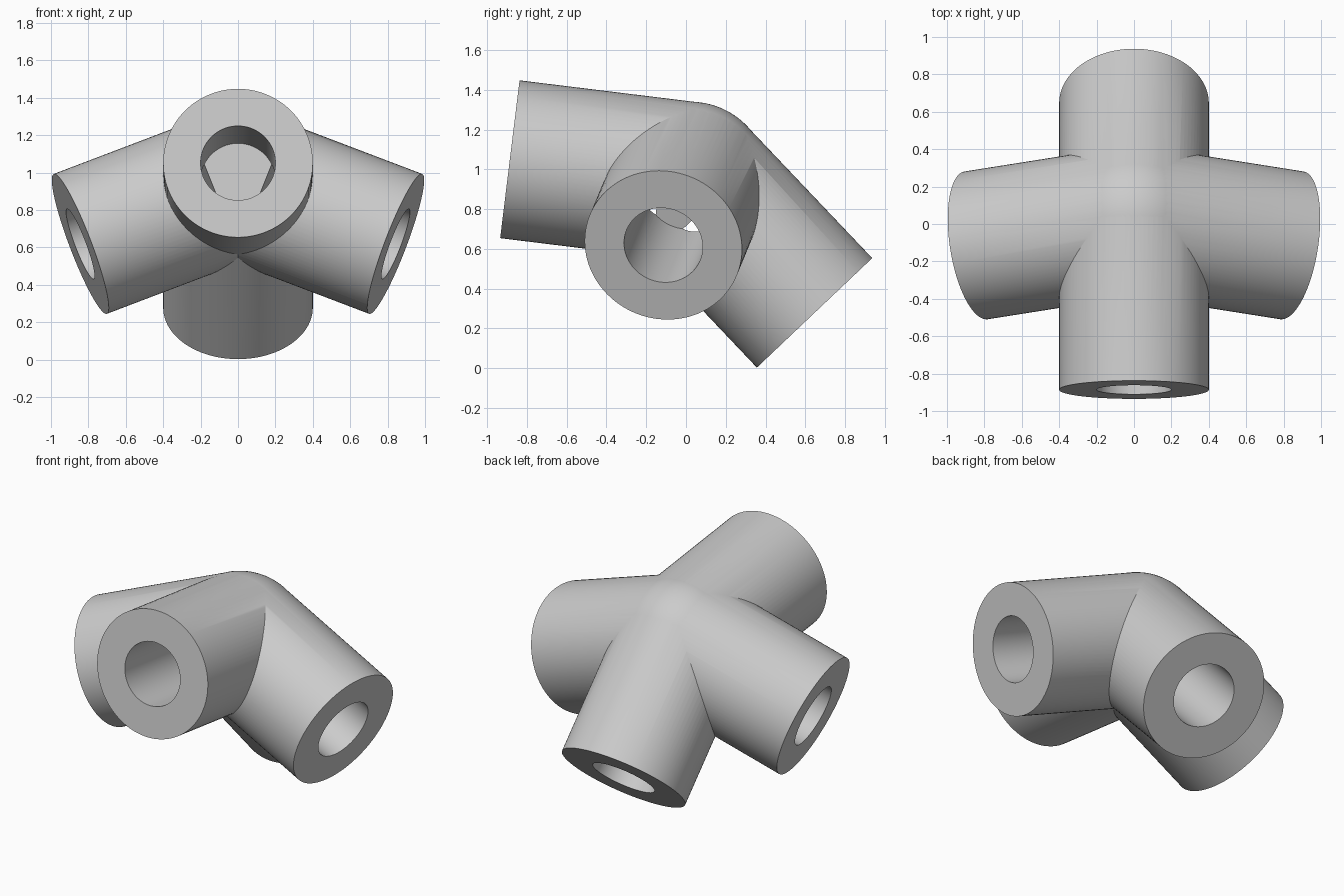
import bpy
import math
from mathutils import Vector

if "Cube" in bpy.data.objects:
    bpy.data.objects.remove(bpy.data.objects["Cube"])

HUB = Vector((0, 0.019, 0.94))
LENGTH, RADIUS, BORE = 0.912, 0.4, 0.2
BORE_START = 0.15  # blind end of each bore, measured from the hub centre
SIDES = 96
ARMS = {
    "front_socket": (0, -0.993, 0.122),
    "back_socket": (0, 0.688, -0.725),
    "left_socket": (0.925, -0.146, -0.352),
    "right_socket": (-0.925, -0.146, -0.352),
}

grey = bpy.data.materials.new("plain grey")
grey.use_nodes = True
COLOUR = (0.6, 0.6, 0.6, 1)
grey.diffuse_color = COLOUR
grey.node_tree.nodes["Principled BSDF"].inputs["Base Color"].default_value = COLOUR


def tube(name, direction, radius, start, end):
    """Solid cylinder along a direction from the hub centre."""
    d = Vector(direction).normalized()
    bpy.ops.mesh.primitive_cylinder_add(
        vertices=SIDES, radius=radius, depth=end - start,
        location=HUB + d * (start + end) / 2,
        rotation=d.to_track_quat("Z", "Y").to_euler())
    bpy.context.object.name = name
    return bpy.context.object


def combine(body, other, operation):
    """Apply a boolean to the body and discard the helper."""
    other.hide_render = True
    mod = body.modifiers.new(operation.lower(), "BOOLEAN")
    mod.object, mod.operation, mod.solver = other, operation, "EXACT"
    bpy.context.view_layer.objects.active = body
    bpy.ops.object.modifier_apply(modifier=mod.name)
    bpy.data.objects.remove(other)


# Round hub, a hair larger than the sockets so the surfaces cross cleanly
bpy.ops.mesh.primitive_uv_sphere_add(
    segments=SIDES, ring_count=SIDES // 2, radius=RADIUS + 0.001, location=HUB)
body = bpy.context.object
body.name = "four_way_connector"

# Outer sockets first, then the blind bores that break into each other
for name, direction in ARMS.items():
    combine(body, tube(name, direction, RADIUS, 0, LENGTH), "UNION")
for name, direction in ARMS.items():
    combine(body, tube(name + "_bore", direction, BORE, BORE_START, LENGTH + 0.1),
            "DIFFERENCE")

# Smooth walls with crisp rims and joints
body.data.materials.clear()
body.data.materials.append(grey)
bpy.ops.object.select_all(action="DESELECT")
body.select_set(True)
bpy.context.view_layer.objects.active = body
bpy.ops.object.shade_smooth_by_angle(angle=math.radians(25))
